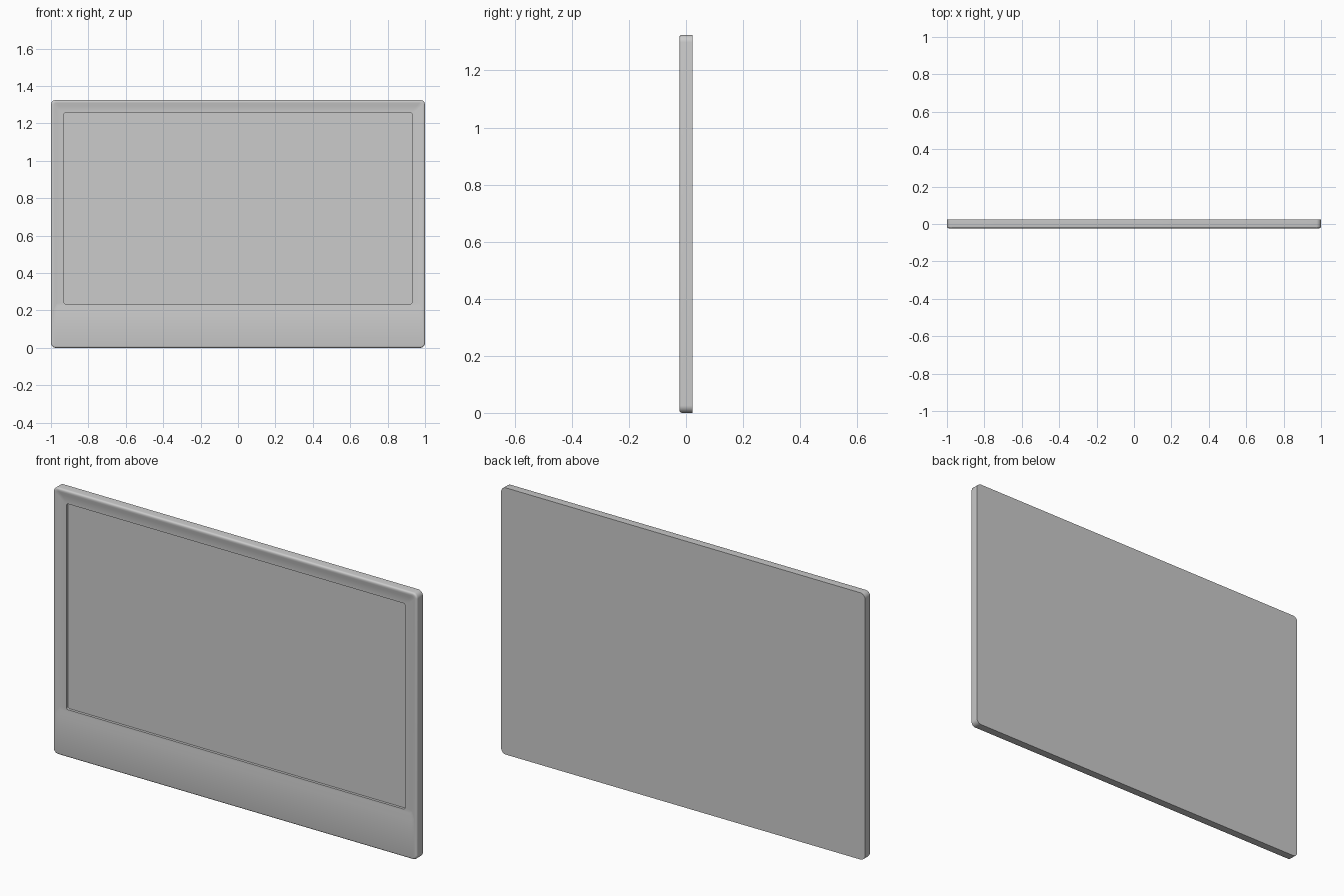
import bpy, bmesh, math

if "Cube" in bpy.data.objects:
    bpy.data.objects.remove(bpy.data.objects["Cube"])

SEG = 8


def rounded_rect(hw, z0, z1, r, y):
    """Points of a rounded rectangle facing -y."""
    pts = []
    corners = [(hw - r, z1 - r), (-hw + r, z1 - r), (-hw + r, z0 + r), (hw - r, z0 + r)]
    for q, (cx, cz) in enumerate(corners):
        for i in range(SEG + 1):
            a = math.pi / 2 * (q + i / SEG)
            pts.append((cx + r * math.cos(a), y, cz + r * math.sin(a)))
    return pts


def loft(name, rings, cap_start=False, cap_end=False):
    bm = bmesh.new()
    loops = [[bm.verts.new(p) for p in rounded_rect(*ring)] for ring in rings]
    n = len(loops[0])
    for a, b in zip(loops, loops[1:]):
        for i in range(n):
            j = (i + 1) % n
            bm.faces.new((a[i], a[j], b[j], b[i]))
    if cap_start:
        bm.faces.new(loops[0][::-1])
    if cap_end:
        bm.faces.new(loops[-1])
    # faces are wound back to front; make the back cap face +y
    bmesh.ops.recalc_face_normals(bm, faces=bm.faces)
    back = max(bm.faces, key=lambda f: f.calc_center_median().y)
    if cap_start and back.normal.y < 0:
        bmesh.ops.reverse_faces(bm, faces=bm.faces)
    mesh = bpy.data.meshes.new(name)
    bm.to_mesh(mesh)
    bm.free()
    obj = bpy.data.objects.new(name, mesh)
    bpy.context.collection.objects.link(obj)
    bpy.ops.object.select_all(action='DESELECT')
    obj.select_set(True)
    bpy.context.view_layer.objects.active = obj
    bpy.ops.object.shade_smooth_by_angle(angle=math.radians(35))
    return obj


H = 1.325    # panel height
T = 0.023    # half thickness

# Housing: square back edge, rounded front edge
rings = [(1.0, 0.0, H, 0.026, T)]
for k in range(5):
    a = math.pi / 2 * k / 4
    d = 0.009 * (1 - math.cos(a))
    rings.append((1.0 - d, d, H - d, 0.026 - d, -T + 0.009 - 0.009 * math.sin(a)))

# Shallow bezel recess above the chin, then the screen opening and its floor
rings += [
    (0.984, 0.195, H - 0.016, 0.015, -T),
    (0.970, 0.225, H - 0.030, 0.012, -T + 0.005),
    (0.930, 0.235, 1.257, 0.008, -T + 0.005),
    (0.930, 0.235, 1.257, 0.008, -T + 0.018),
]
loft("panel_housing", rings, cap_start=True, cap_end=True)
